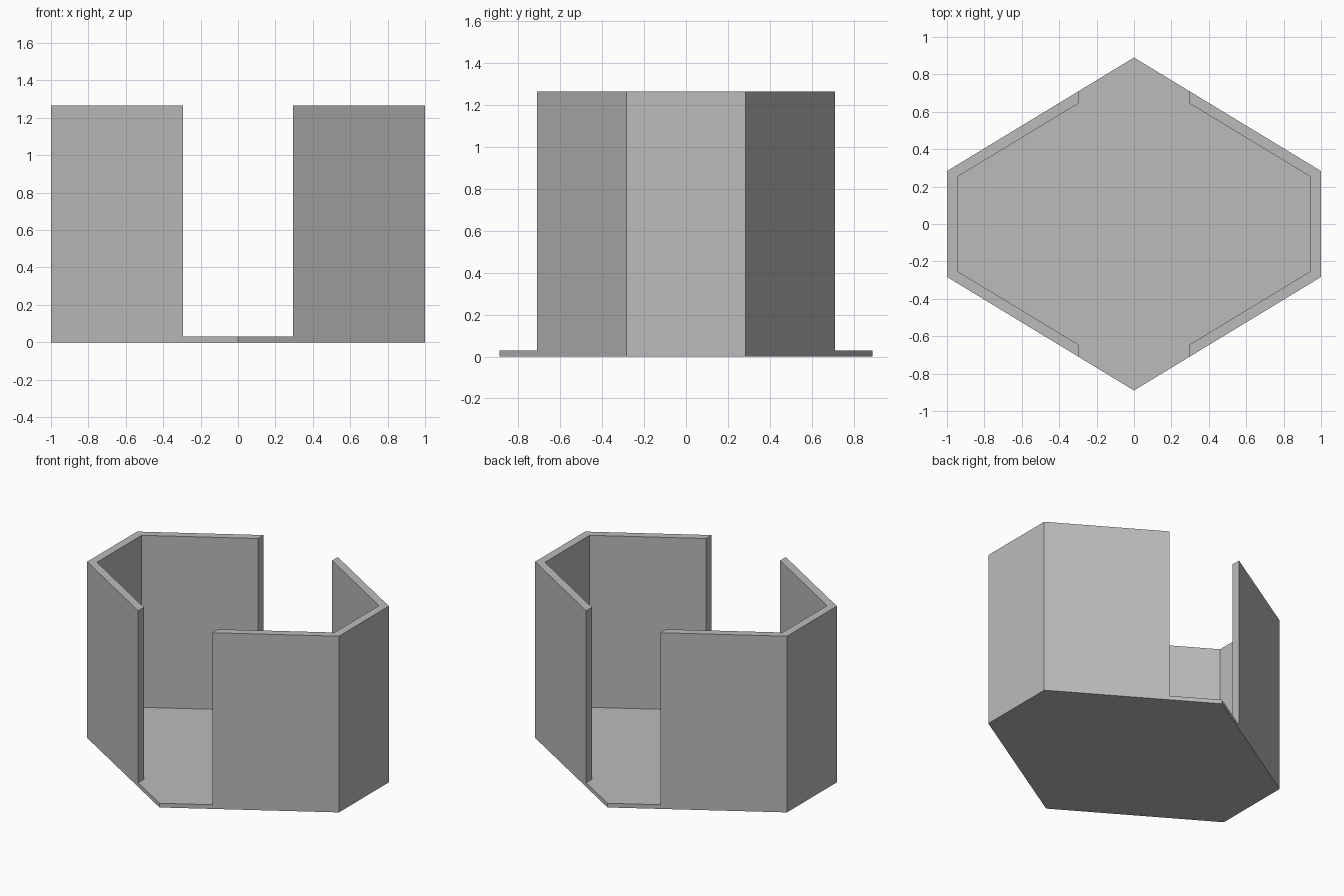
import bpy, bmesh

cube = bpy.data.objects.get("Cube")
if cube:
    bpy.data.objects.remove(cube, do_unlink=True)

HEIGHT, FLOOR = 1.265, 0.03
APEX, SIDE_Y = 0.89, 0.283         # outer hexagon
IN_X, IN_Y = 0.943, 0.253          # inner wall corner
GAP, GAP_Y = 0.295, 0.646          # doorway half width, inner wall end

grey = bpy.data.materials.new("mid grey")
grey.use_nodes = True
colour = (0.5, 0.5, 0.5, 1)
grey.diffuse_color = colour
grey.node_tree.nodes["Principled BSDF"].inputs["Base Color"].default_value = colour


def prism(name, outline, bottom, top):
    """Extrude a flat outline between two heights."""
    bm = bmesh.new()
    base = bm.faces.new([bm.verts.new((x, y, bottom)) for x, y in outline])
    moved = bmesh.ops.extrude_face_region(bm, geom=[base])["geom"]
    for v in moved:
        if isinstance(v, bmesh.types.BMVert):
            v.co.z = top
    bmesh.ops.recalc_face_normals(bm, faces=bm.faces)
    mesh = bpy.data.meshes.new(name)
    bm.to_mesh(mesh)
    bm.free()
    mesh.materials.append(grey)
    obj = bpy.data.objects.new(name, mesh)
    bpy.context.collection.objects.link(obj)
    return obj


def around(quarter):
    """Mirror a quarter outline in y, then turn it half a circle."""
    half = [(x, -y) for x, y in reversed(quarter)] + quarter
    return half + [(-x, -y) for x, y in half]


# Solid hexagonal body
hexagon = [(0, -APEX), (1, -SIDE_Y), (1, SIDE_Y),
           (0, APEX), (-1, SIDE_Y), (-1, -SIDE_Y)]
body = prism("hexagonal_enclosure", hexagon, 0, HEIGHT)

# Inner room joined with the front and back doorways
room = around([(IN_X, IN_Y), (GAP, GAP_Y), (GAP, 1.2)])
cutter = prism("room_cutter", room, FLOOR, HEIGHT + 0.2)
cutter.hide_render = True

cut = body.modifiers.new("hollow", 'BOOLEAN')
cut.operation = 'DIFFERENCE'
cut.solver = 'EXACT'
cut.object = cutter
bpy.context.view_layer.objects.active = body
bpy.ops.object.modifier_apply(modifier=cut.name)
bpy.data.objects.remove(cutter, do_unlink=True)
